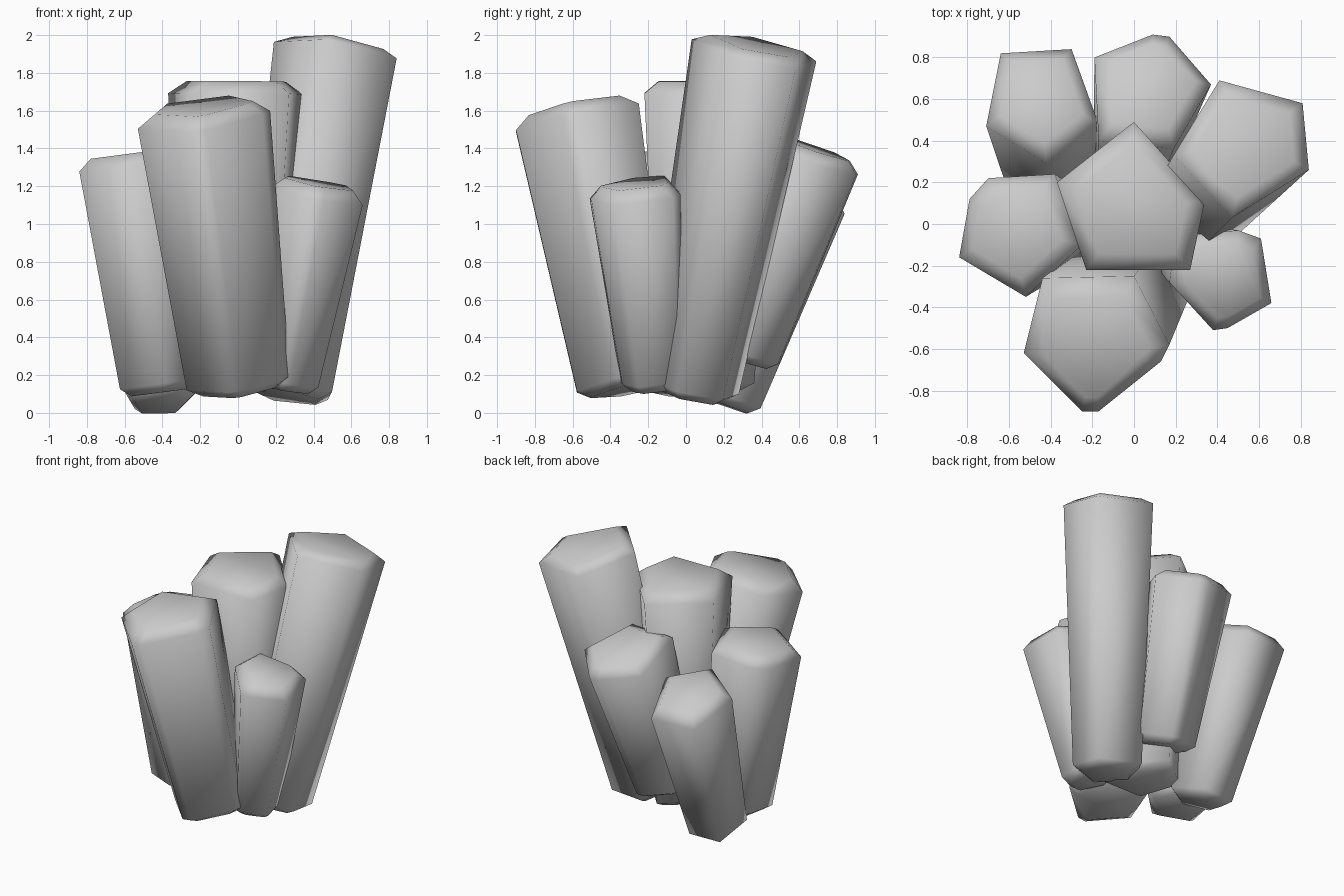
import bpy, bmesh, math
from mathutils import Vector

if "Cube" in bpy.data.objects:
    bpy.data.objects.remove(bpy.data.objects["Cube"])


def column(name, rim, top_z, cap, base, base_scale):
    """Leaning, tapered prism whose ends are square to its axis and chamfered."""
    n = len(rim)
    c = Vector((sum(p[0] for p in rim) / n, sum(p[1] for p in rim) / n, top_z))
    b = Vector(base)
    axis = (c - b).normalized()
    offs = []
    for x, y in rim:
        dx, dy = x - c.x, y - c.y
        offs.append(Vector((dx, dy, -(dx * axis.x + dy * axis.y) / axis.z)))
    # (centre, scale) of each ring from bottom cap to top cap
    rings = [(b - axis * 0.045, base_scale * 0.72),
             (b, base_scale),
             (c, 1.0),
             (c + axis * cap, 0.74)]
    bm = bmesh.new()
    loops = [[bm.verts.new(ctr + o * s) for o in offs] for ctr, s in rings]
    for lo, hi in zip(loops, loops[1:]):
        for i in range(n):
            j = (i + 1) % n
            bm.faces.new((lo[i], lo[j], hi[j], hi[i]))
    bm.faces.new(loops[0])
    bm.faces.new(loops[-1])
    bmesh.ops.recalc_face_normals(bm, faces=bm.faces)
    me = bpy.data.meshes.new(name)
    bm.to_mesh(me)
    bm.free()
    ob = bpy.data.objects.new(name, me)
    bpy.context.collection.objects.link(ob)
    bpy.ops.object.select_all(action='DESELECT')
    ob.select_set(True)
    bpy.context.view_layer.objects.active = ob
    bpy.ops.object.shade_smooth_by_angle(angle=math.radians(80))


# Central column
column("center_column",
       [(0.0, 0.49), (-0.37, 0.2), (-0.23, -0.22), (0.27, -0.22), (0.34, 0.11)],
       1.69, 0.065, (-0.01, 0.06, 0.16), 0.72)
# Front column
column("front_column",
       [(-0.25, -0.9), (-0.17, -0.9), (0.13, -0.66), (0.17, -0.58), (0.0, -0.25),
        (-0.44, -0.26), (-0.53, -0.62)],
       1.555, 0.065, (0.02, -0.34, 0.16), 0.78)
# Tall column, back right
column("tall_column",
       [(0.41, 0.69), (0.19, 0.33), (0.47, 0.03), (0.84, 0.26), (0.81, 0.58)],
       1.9, 0.045, (0.27, 0.04, 0.13), 0.77)
# Small column, front right
column("small_right_column",
       [(0.61, -0.07), (0.5, -0.03), (0.2, -0.06), (0.17, -0.28), (0.38, -0.51),
        (0.45, -0.5), (0.66, -0.38)],
       1.15, 0.065, (0.26, -0.17, 0.17), 0.7)
# Left column
column("left_column",
       [(-0.84, -0.16), (-0.52, -0.35), (-0.25, -0.1), (-0.38, 0.24), (-0.7, 0.22),
        (-0.79, 0.12)],
       1.31, 0.06, (-0.43, -0.01, 0.15), 0.75)
# Short column, back left
column("short_back_left_column",
       [(-0.64, 0.82), (-0.71, 0.47), (-0.42, 0.29), (-0.17, 0.48), (-0.3, 0.84)],
       1.14, 0.065, (-0.41, 0.21, 0.085), 0.71)
# Back column, starting higher up
column("back_column",
       [(-0.19, 0.8), (-0.17, 0.4), (0.19, 0.36), (0.37, 0.67), (0.17, 0.9),
        (0.09, 0.91)],
       1.345, 0.055, (0.0, 0.32, 0.32), 0.73)
